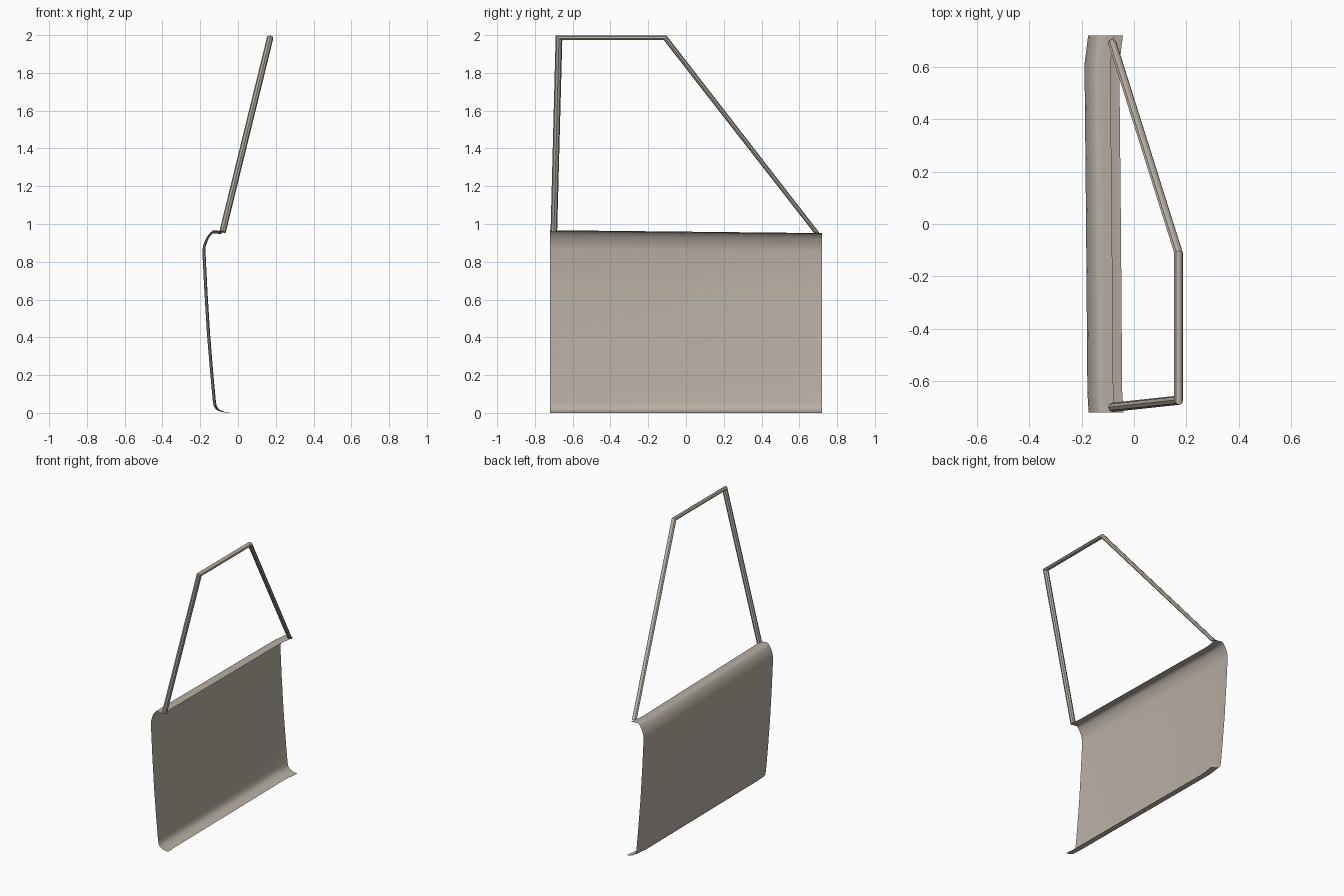
import bpy
import bmesh
from math import cos, sin, tau
from mathutils import Vector

cube = bpy.data.objects.get("Cube")
if cube:
    bpy.data.objects.remove(cube, do_unlink=True)

paint = bpy.data.materials.new("warm_grey_paint")
paint.use_nodes = True
colour = (0.48, 0.43, 0.37, 1)
paint.diffuse_color = colour
paint.node_tree.nodes["Principled BSDF"].inputs["Base Color"].default_value = colour


def finish(bm, name):
    mesh = bpy.data.meshes.new(name)
    bm.to_mesh(mesh)
    bm.free()
    mesh.materials.append(paint)
    obj = bpy.data.objects.new(name, mesh)
    bpy.context.collection.objects.link(obj)
    return obj


def bridge(bm, a, b, closed=False):
    """Join two rows of vertices with quads."""
    n = len(a)
    for i in range(n if closed else n - 1):
        j = (i + 1) % n
        bm.faces.new((a[i], a[j], b[j], b[i]))


# Door skin: one (x, z) profile swept along y, bowing out slightly to the rear
profile = [(-0.04, 0), (-0.075, 0.006), (-0.1, 0.018), (-0.112, 0.035),
           (-0.117, 0.06), (-0.13, 0.2), (-0.148, 0.42), (-0.162, 0.65),
           (-0.173, 0.87), (-0.168, 0.9), (-0.155, 0.935), (-0.142, 0.955),
           (-0.128, 0.967), (-0.105, 0.964), (-0.074, 0.961)]
stations = [(-0.72, 0), (-0.64, -0.005), (0, -0.01), (0.61, -0.016), (0.72, -0.002)]

bm = bmesh.new()
rows = []
for y, bow in stations:
    drop = 0.011 * (y + 0.72)
    rows.append([bm.verts.new((x + bow, y, z - drop * z)) for x, z in profile])
for a, b in zip(rows, rows[1:]):
    bridge(bm, a, b)
panel = finish(bm, "door_panel")
for poly in panel.data.polygons:
    poly.use_smooth = True

# Window frame: mitred bar in a leaning plane, between outer and inner outlines
outer = [(-0.717, 0.962), (-0.69, 1.998), (-0.103, 1.998), (0.705, 0.955)]
inner = [(-0.682, 0.962), (-0.655, 1.974), (-0.118, 1.974), (0.676, 0.955)]
LEAN = 0.245
normal = Vector((1, 0, -LEAN)).normalized()
SIDES = 8


def on_plane(y, z):
    return Vector((-0.08 + LEAN * (z - 0.965), y, z))


bm = bmesh.new()
rings = []
for o, i in zip(outer, inner):
    o, i = on_plane(*o), on_plane(*i)
    mid, half = (o + i) / 2, (o - i) / 2
    rings.append([bm.verts.new(mid + half * cos(tau * k / SIDES)
                               + normal * 0.017 * sin(tau * k / SIDES))
                  for k in range(SIDES)])
for a, b in zip(rings, rings[1:]):
    bridge(bm, a, b, closed=True)
bm.faces.new(rings[0])
bm.faces.new(rings[-1])
bmesh.ops.recalc_face_normals(bm, faces=bm.faces[:])
finish(bm, "window_frame")
